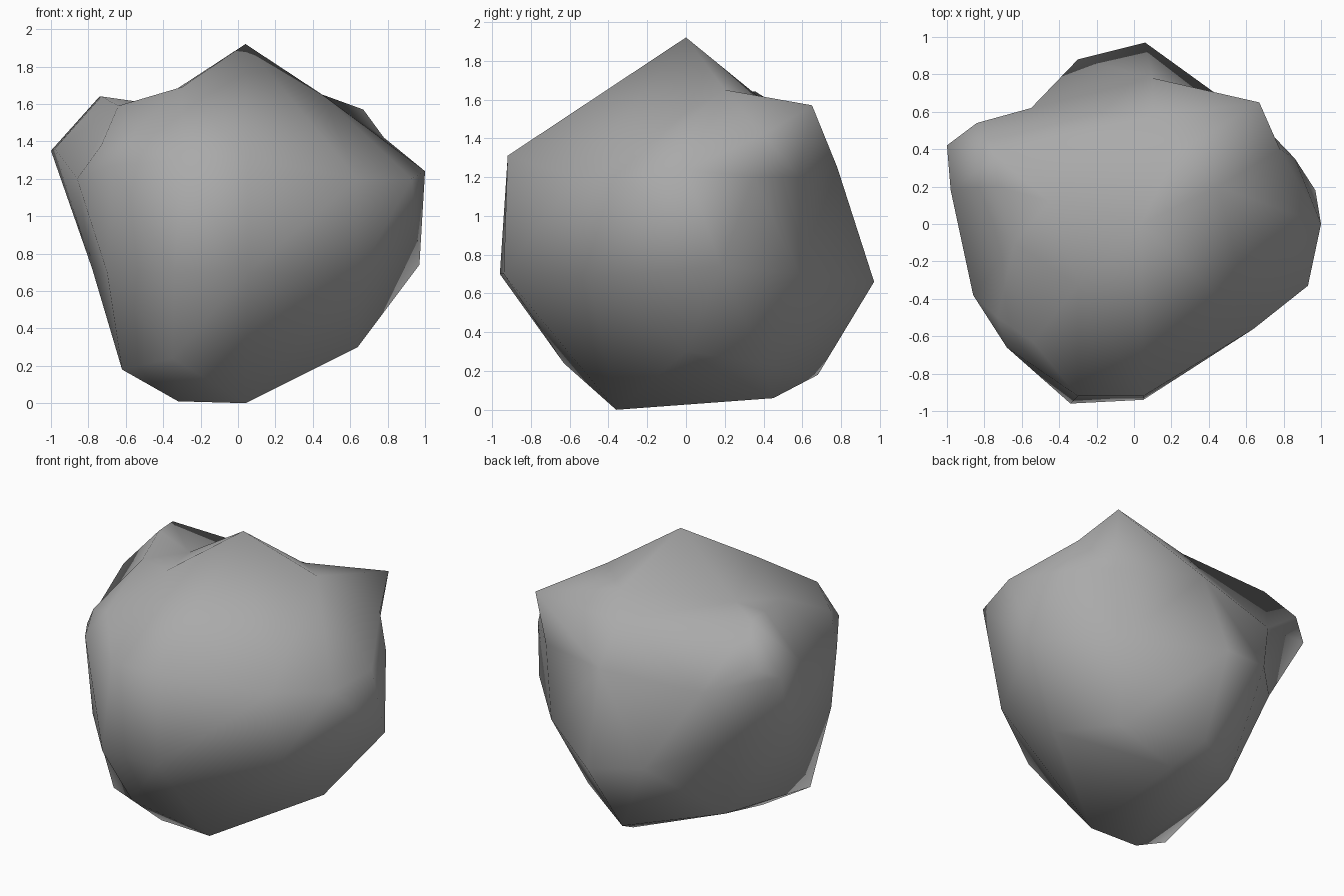
import bpy
import bmesh
from mathutils import Vector

cube = bpy.data.objects.get("Cube")
if cube:
    bpy.data.objects.remove(cube, do_unlink=True)

# Corners of the boulder, grouped by region
CROWN = [(.04, 0, 1.92), (-.3, -.33, 1.69), (-.54, -.63, 1.47), (-.45, .12, 1.6),
         (.1, .58, 1.5), (.45, .2, 1.65), (.22, .38, 1.61), (-.64, -.1, 1.59)]
HORNS = [(.67, .65, 1.57), (-.74, .36, 1.64), (-.73, .2, 1.64), (-1, .42, 1.35),
         (-.84, .54, 1.42), (-.98, .18, 1.36), (.78, .4, 1.42)]
SHOULDER = [(.05, -.92, 1.31), (-.3, -.92, 1.3), (-.68, -.66, 1.27), (-.86, -.38, 1.2),
            (.93, -.33, 1.2), (1, 0, 1.24), (.86, .35, 1.2), (.64, -.56, 1.2),
            (.1, .78, 1.25), (-.55, .62, 1.2), (.64, .58, 1.2), (-.73, -.5, 1.38)]
BELLY = [(-.34, -.96, .7), (.05, -.94, .7), (.64, -.5, .68), (.97, .18, .74),
         (.06, .97, .66), (-.3, .88, .72), (-.78, 0, .72), (.6, .58, .7),
         (-.7, .45, .85), (-.7, -.55, .7)]
BASE = [(-.62, -.44, .18), (-.35, -.63, .24), (-.32, -.36, .01), (.04, -.36, 0),
        (.64, 0, .3), (0, .68, .18), (.08, .45, .06), (-.5, .3, .25), (.45, .4, .24)]

CENTRE = Vector((0, 0, .9))


def skin(points):
    """Join corners around the centre into one closed skin, keeping hollows."""
    bm = bmesh.new()
    home = {}
    for p in points:
        p = Vector(p)
        v = bm.verts.new((p - CENTRE).normalized())
        home[v] = p
    bmesh.ops.convex_hull(bm, input=list(bm.verts))
    for v, p in home.items():
        v.co = p
    bmesh.ops.recalc_face_normals(bm, faces=bm.faces)
    for f in bm.faces:
        f.smooth = True
    return bm


# Stone colour
stone = bpy.data.materials.new("stone grey")
stone.use_nodes = True
grey = (.4, .4, .4, 1)
stone.diffuse_color = grey
bsdf = stone.node_tree.nodes["Principled BSDF"]
bsdf.inputs["Base Color"].default_value = grey
bsdf.inputs["Roughness"].default_value = .9

# Boulder
mesh = bpy.data.meshes.new("boulder")
bm = skin(CROWN + HORNS + SHOULDER + BELLY + BASE)
bm.to_mesh(mesh)
bm.free()
mesh.materials.append(stone)
boulder = bpy.data.objects.new("boulder", mesh)
bpy.context.collection.objects.link(boulder)
